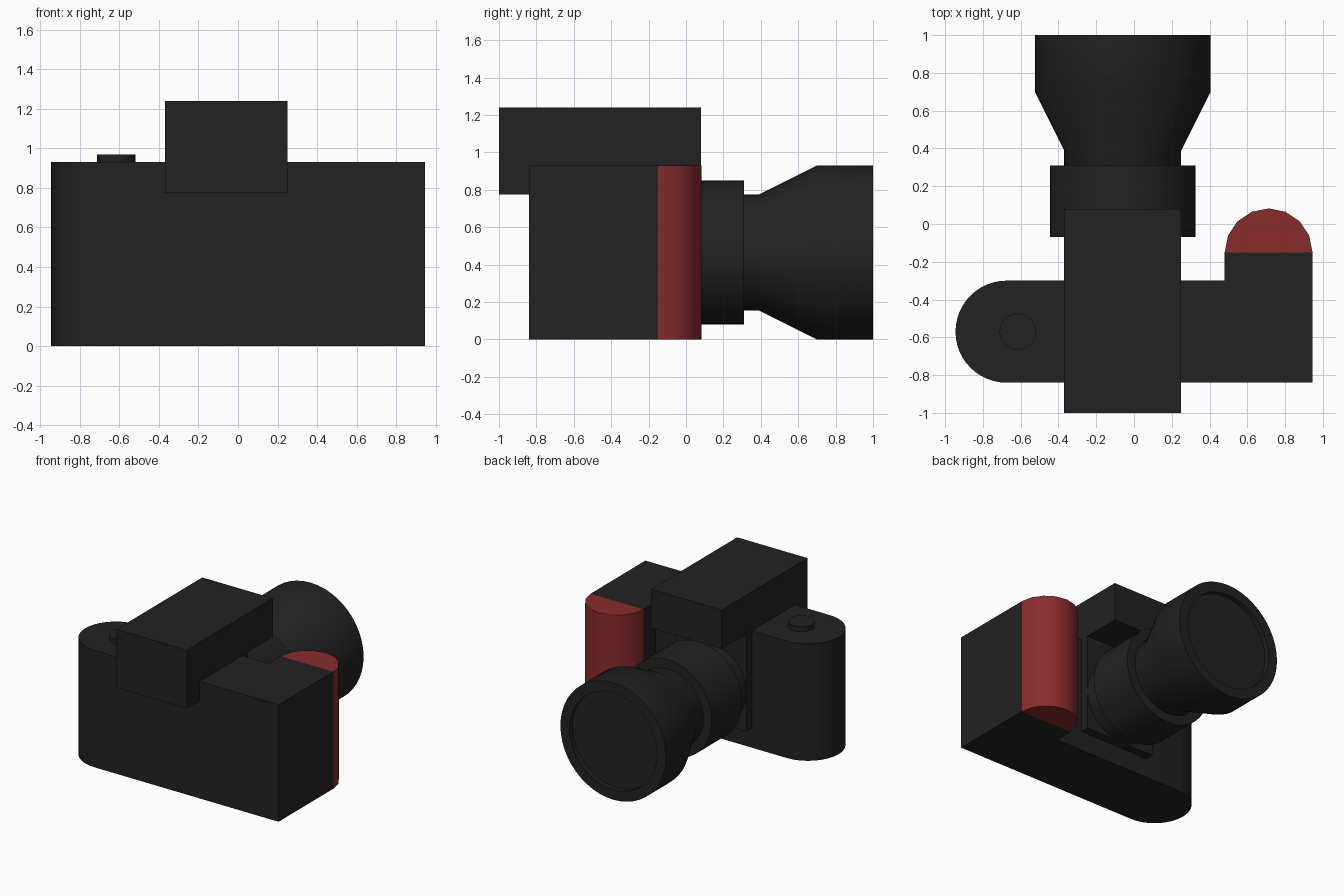
import bpy, bmesh, math
from mathutils import Vector

cube = bpy.data.objects.get("Cube")
if cube:
    bpy.data.objects.remove(cube, do_unlink=True)


def make_material(name, color):
    mat = bpy.data.materials.new(name)
    mat.use_nodes = True
    mat.diffuse_color = color
    mat.node_tree.nodes["Principled BSDF"].inputs["Base Color"].default_value = color
    return mat


black = make_material("matte black", (0.016, 0.016, 0.016, 1))
red = make_material("grip red", (0.25, 0.025, 0.025, 1))


def finish(name, bm, mat, angle=35):
    bmesh.ops.recalc_face_normals(bm, faces=bm.faces)
    mesh = bpy.data.meshes.new(name)
    bm.to_mesh(mesh)
    bm.free()
    mesh.materials.append(mat)
    obj = bpy.data.objects.new(name, mesh)
    bpy.context.collection.objects.link(obj)
    bpy.ops.object.select_all(action="DESELECT")
    obj.select_set(True)
    bpy.context.view_layer.objects.active = obj
    bpy.ops.object.shade_smooth_by_angle(angle=math.radians(angle))
    return obj


def prism(name, outline, z0, z1, mat):
    """Extrude a flat outline upwards."""
    bm = bmesh.new()
    face = bm.faces.new([bm.verts.new((x, y, z0)) for x, y in outline])
    top = bmesh.ops.extrude_face_region(bm, geom=[face])["geom"]
    verts = [v for v in top if isinstance(v, bmesh.types.BMVert)]
    bmesh.ops.translate(bm, verts=verts, vec=(0, 0, z1 - z0))
    return finish(name, bm, mat)


def lathe(name, profile, center, mat, segments=48):
    """Spin (radius, y) points around an axis along y."""
    bm = bmesh.new()
    cx, cz = center
    verts = [bm.verts.new((cx + r, y, cz)) for r, y in profile]
    edges = [bm.edges.new(pair) for pair in zip(verts, verts[1:])]
    bmesh.ops.spin(bm, geom=verts + edges, cent=(cx, 0, cz), axis=(0, 1, 0),
                   angle=math.tau, steps=segments)
    bmesh.ops.remove_doubles(bm, verts=bm.verts, dist=0.0001)
    return finish(name, bm, mat)


def arc(cx, cy, r, start, end, steps):
    angles = [math.radians(start + (end - start) * i / steps) for i in range(steps + 1)]
    return [(cx + r * math.cos(a), cy + r * math.sin(a)) for a in angles]


def rect(x0, x1, y0, y1):
    return [(x0, y0), (x1, y0), (x1, y1), (x0, y1)]


# Body with one rounded end and a step out to the grip
body = arc(-0.675, -0.57, 0.27, 90, 270, 24)
body += [(0.945, -0.84), (0.945, -0.15), (0.48, -0.15), (0.48, -0.30)]
prism("camera_body", body, 0, 0.93, black)

# Rounded red hand grip
prism("hand_grip", arc(0.7125, -0.15, 0.2325, 0, 180, 8), 0, 0.93, red)

# Viewfinder housing: side outline with a drop at the rear, extruded across
bm = bmesh.new()
side = [(-1, 0.775), (-0.84, 0.775), (-0.84, 0.93), (0.08, 0.93), (0.08, 1.24), (-1, 1.24)]
face = bm.faces.new([bm.verts.new((-0.37, y, z)) for y, z in side])
new = bmesh.ops.extrude_face_region(bm, geom=[face])["geom"]
bmesh.ops.translate(bm, verts=[v for v in new if isinstance(v, bmesh.types.BMVert)],
                    vec=Vector((0.62, 0, 0)))
finish("viewfinder_housing", bm, black)

# Mount block behind the lens
prism("lens_mount", rect(-0.37, 0.25, -0.32, -0.23), 0.155, 0.93, black)

# Shutter button
prism("shutter_button", arc(-0.615, -0.57, 0.097, 0, 348.75, 31), 0.92, 0.97, black)

# Lens barrel with flared hood and recessed glass, and its focus ring
axis = (-0.06, 0.465)
lathe("lens_barrel", [(0, -0.31), (0.31, -0.31), (0.31, 0.39), (0.465, 0.70), (0.465, 1.0),
                      (0.385, 1.0), (0.385, 0.96), (0, 0.96)], axis, black)
lathe("focus_ring", [(0.30, -0.07), (0.385, -0.07), (0.385, 0.31), (0.30, 0.31)], axis, black)
